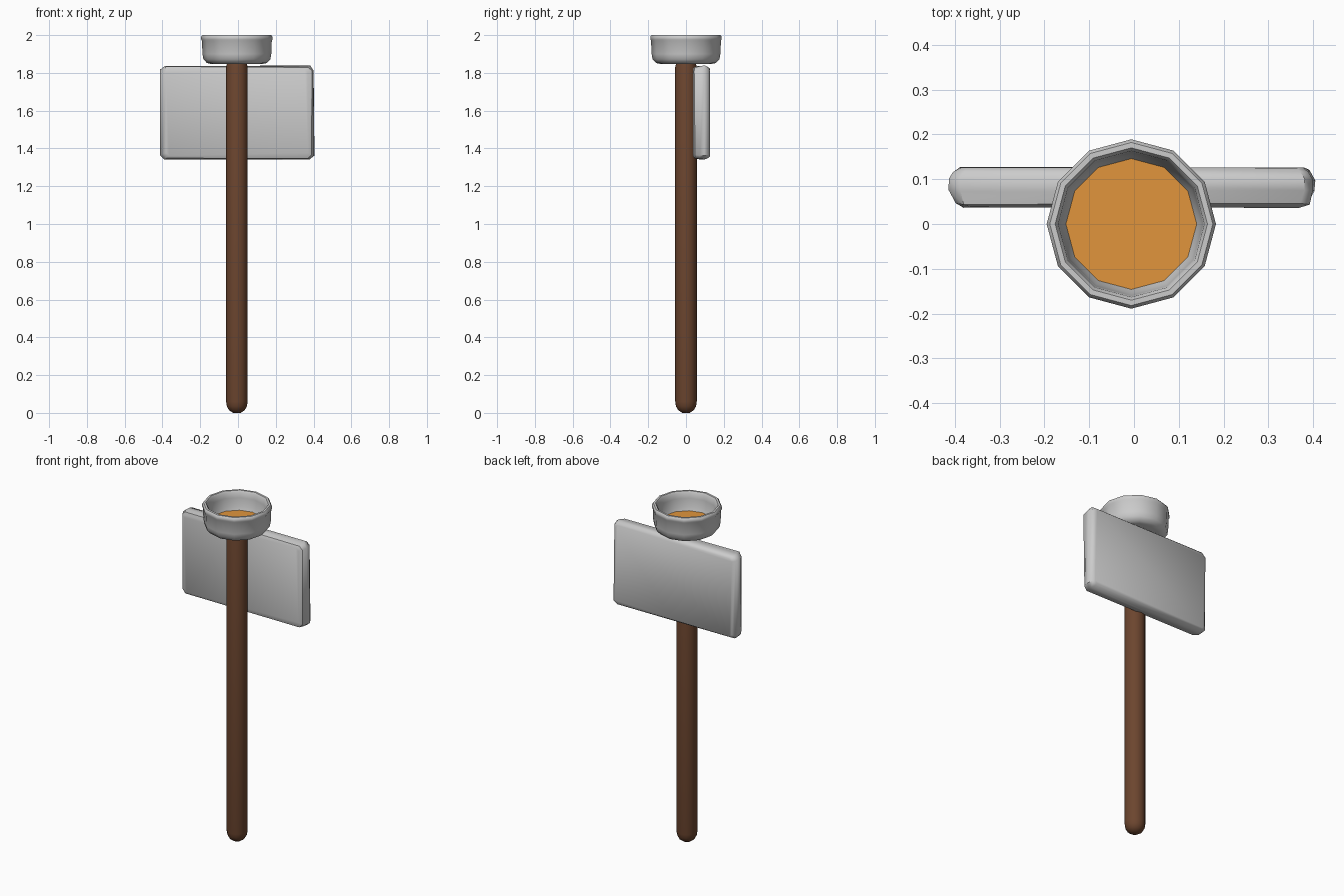
import bpy, bmesh, random
from math import sin, cos, pi, radians

if "Cube" in bpy.data.objects:
    bpy.data.objects.remove(bpy.data.objects["Cube"])

random.seed(4)
CX = -0.006  # pole and cup axis


def material(name, rgb):
    m = bpy.data.materials.new(name)
    m.diffuse_color = (*rgb, 1)
    m.use_nodes = True
    m.node_tree.nodes["Principled BSDF"].inputs["Base Color"].default_value = m.diffuse_color
    return m


def loft(name, rings, mat=None, angle=40):
    """Skin a list of equal-length closed rings and cap both ends."""
    bm = bmesh.new()
    loops = [[bm.verts.new(p) for p in ring] for ring in rings]
    n = len(loops[0])
    for a, b in zip(loops, loops[1:]):
        for i in range(n):
            j = (i + 1) % n
            bm.faces.new((a[i], a[j], b[j], b[i]))
    bm.faces.new(loops[0])
    bm.faces.new(loops[-1])
    bmesh.ops.recalc_face_normals(bm, faces=bm.faces)
    me = bpy.data.meshes.new(name)
    bm.to_mesh(me)
    bm.free()
    ob = bpy.data.objects.new(name, me)
    bpy.context.collection.objects.link(ob)
    if mat:
        me.materials.append(mat)
    bpy.ops.object.select_all(action='DESELECT')
    ob.select_set(True)
    bpy.context.view_layer.objects.active = ob
    bpy.ops.object.shade_smooth_by_angle(angle=radians(angle))
    return ob


def turned(name, profile, sides=12, mat=None, angle=40):
    rings = [[(CX + r * cos(2 * pi * i / sides), r * sin(2 * pi * i / sides), z)
              for i in range(sides)] for r, z in profile]
    return loft(name, rings, mat, angle)


wood = material("dark_wood", (0.15, 0.06, 0.028))
amber = material("amber", (0.75, 0.3, 0.045))

# Pole with rounded foot
turned("pole", [(0.02, 0.0), (0.042, 0.015), (0.053, 0.035), (0.057, 0.06),
                (0.057, 1.83), (0.05, 1.86)], 12, wood, 50)

# Hollow cup with a thick rim, outside then inside
turned("cup", [(0.135, 1.847), (0.158, 1.852), (0.177, 1.872), (0.182, 1.90),
               (0.185, 1.97), (0.189, 1.977), (0.189, 1.991), (0.182, 2.0),
               (0.17, 2.0), (0.163, 1.99), (0.16, 1.96), (0.155, 1.91),
               (0.142, 1.88)])

# Filling inside the cup
turned("cup_filling", [(0.14, 1.882), (0.146, 1.892)], 12, amber, 20)


# Sign board: chamfered rectangles stacked through its thickness
def board_ring(y, hx, hz, c, wobble):
    pts = []
    for sx, sz in ((1, 1), (-1, 1), (-1, -1), (1, -1)):
        pair = [(sx * hx, sz * (hz - c)), (sx * (hx - c), sz * hz)]
        if sx * sz < 0:
            pair.reverse()
        for x, z in pair:
            j = [random.uniform(-wobble, wobble) for _ in range(3)]
            pts.append((-0.005 + x + j[0], y + j[1], 1.59 + z + j[2]))
    return pts


loft("sign_board", [board_ring(0.037, 0.375, 0.228, 0.015, 0.001),
                    board_ring(0.046, 0.395, 0.241, 0.02, 0.003),
                    board_ring(0.075, 0.407, 0.247, 0.022, 0.003),
                    board_ring(0.098, 0.407, 0.247, 0.022, 0.003),
                    board_ring(0.118, 0.397, 0.242, 0.02, 0.003),
                    board_ring(0.126, 0.383, 0.232, 0.015, 0.001)], None, 45)
